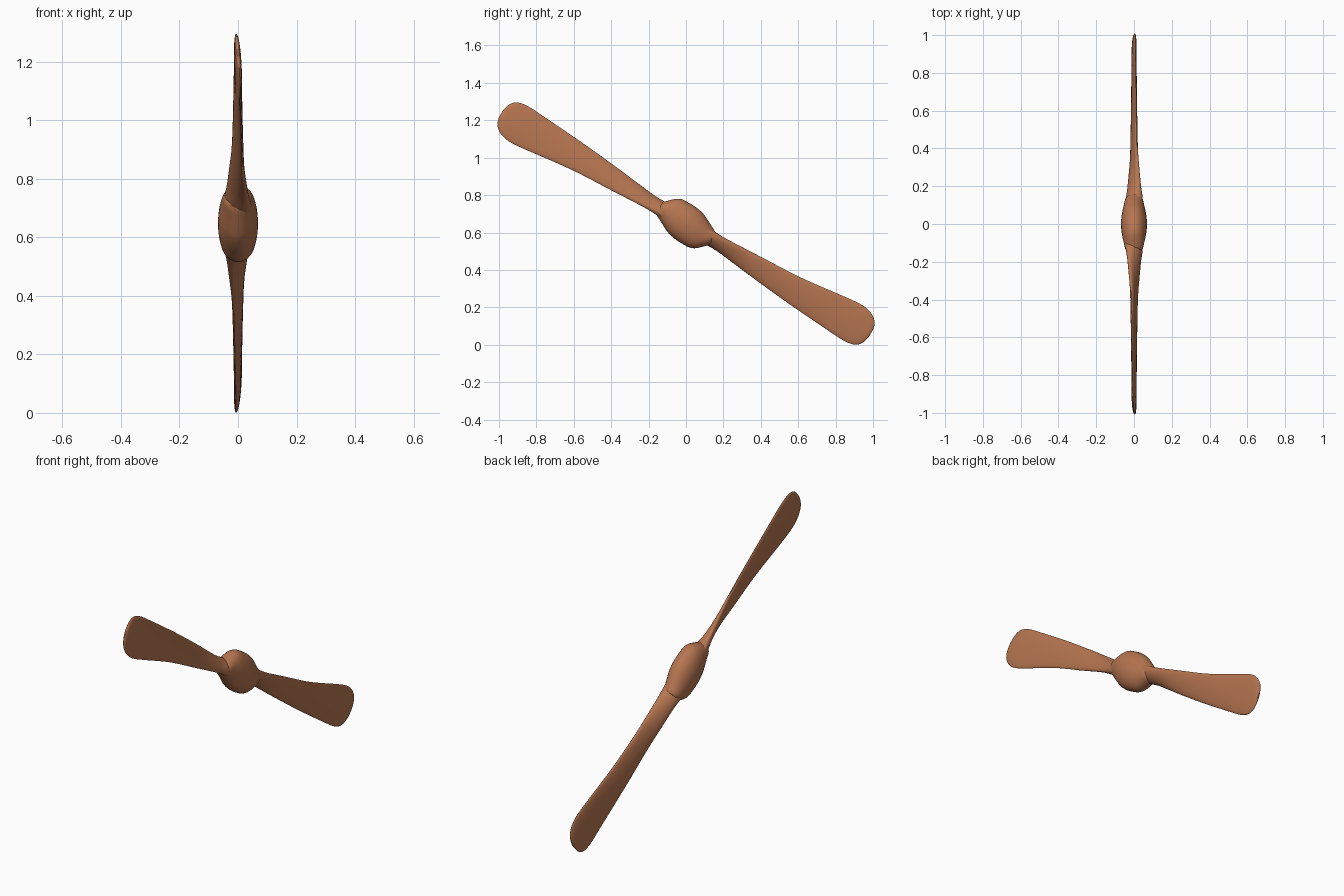
import bpy, bmesh, math
from mathutils import Vector, Matrix

if "Cube" in bpy.data.objects:
    bpy.data.objects.remove(bpy.data.objects["Cube"])

CENTER = Vector((0, 0, 0.648))
TILT = math.radians(30.6)                                  # slope of the blades
ALONG = Vector((0, math.cos(TILT), -math.sin(TILT)))       # span direction
ACROSS = Vector((0, math.sin(TILT), math.cos(TILT)))       # chord direction
AXIS = Vector((1, 0, 0))

wood = bpy.data.materials.new("brown_wood")
wood.diffuse_color = (0.47, 0.18, 0.082, 1)
wood.use_nodes = True
wood.node_tree.nodes["Principled BSDF"].inputs["Base Color"].default_value = wood.diffuse_color


def refine(rows, steps):
    """Smooth (Catmull-Rom) interpolation between section rows."""
    out = []
    for i in range(len(rows) - 1):
        p0, p1 = rows[max(i - 1, 0)], rows[i]
        p2, p3 = rows[i + 1], rows[min(i + 2, len(rows) - 1)]
        for k in range(steps):
            t = k / steps
            out.append([0.5 * (2 * b + (c - a) * t + (2 * a - 5 * b + 4 * c - d) * t * t
                               + (3 * b - a - 3 * c + d) * t ** 3)
                        for a, b, c, d in zip(p0, p1, p2, p3)])
    return out + [list(rows[-1])]


def loft(name, rows, turn=0, sides=28):
    """Skin ellipses: (span, chord offset, half chord, half thickness, pitch)."""
    bm = bmesh.new()
    rings = []
    for s, off, c, h, pitch in rows:
        a = math.radians(pitch)
        chord = ACROSS * math.cos(a) + AXIS * math.sin(a)
        normal = AXIS * math.cos(a) - ACROSS * math.sin(a)
        ring = []
        for k in range(sides):
            w = 2 * math.pi * k / sides
            p = ALONG * s + ACROSS * off + chord * (c * math.cos(w)) + normal * (h * math.sin(w))
            ring.append(bm.verts.new(p))
        rings.append(ring)
    for r0, r1 in zip(rings, rings[1:]):
        for k in range(sides):
            n = (k + 1) % sides
            bm.faces.new((r0[k], r0[n], r1[n], r1[k]))
    bm.faces.new(rings[0])
    bm.faces.new(rings[-1])
    bmesh.ops.recalc_face_normals(bm, faces=bm.faces[:])
    bm.transform(Matrix.Translation(CENTER) @ Matrix.Rotation(turn, 4, 'X'))
    me = bpy.data.meshes.new(name)
    bm.to_mesh(me)
    bm.free()
    me.materials.append(wood)
    ob = bpy.data.objects.new(name, me)
    bpy.context.collection.objects.link(ob)
    for o in bpy.context.selected_objects:
        o.select_set(False)
    bpy.context.view_layer.objects.active = ob
    ob.select_set(True)
    bpy.ops.object.shade_smooth_by_angle(angle=math.radians(50))
    return ob


# Twisted blades, thick and steep at the root, wide and flat at the tip
blade = [
    (0.06, 0.0, 0.054, 0.042, 55),
    (0.155, -0.001, 0.052, 0.034, 50),
    (0.22, -0.002, 0.050, 0.024, 40),
    (0.33, -0.005, 0.054, 0.018, 25),
    (0.45, -0.008, 0.061, 0.015, 14),
    (0.68, -0.012, 0.077, 0.013, 8),
    (0.95, -0.004, 0.102, 0.012, 4),
    (1.04, -0.003, 0.107, 0.012, 4),
    (1.09, -0.005, 0.099, 0.011, 4),
    (1.12, -0.006, 0.083, 0.010, 4),
    (1.14, -0.004, 0.058, 0.008, 4),
    (1.15, 0.0, 0.022, 0.004, 4),
]
rows = refine(blade, 4)
loft("lower_blade", rows)
loft("upper_blade", rows, math.pi)

# Swollen hub, skewed towards the trailing edges
half = [
    (0.0, 0.0, 0.102, 0.069, 0),
    (0.05, -0.005, 0.098, 0.066, 0),
    (0.085, -0.011, 0.089, 0.061, 0),
    (0.115, -0.011, 0.074, 0.055, 0),
    (0.15, -0.003, 0.048, 0.047, 0),
    (0.165, -0.001, 0.036, 0.036, 0),
]
hub = [(-s, -o, c, h, p) for s, o, c, h, p in reversed(half[1:])] + half
loft("hub", refine(hub, 3))
